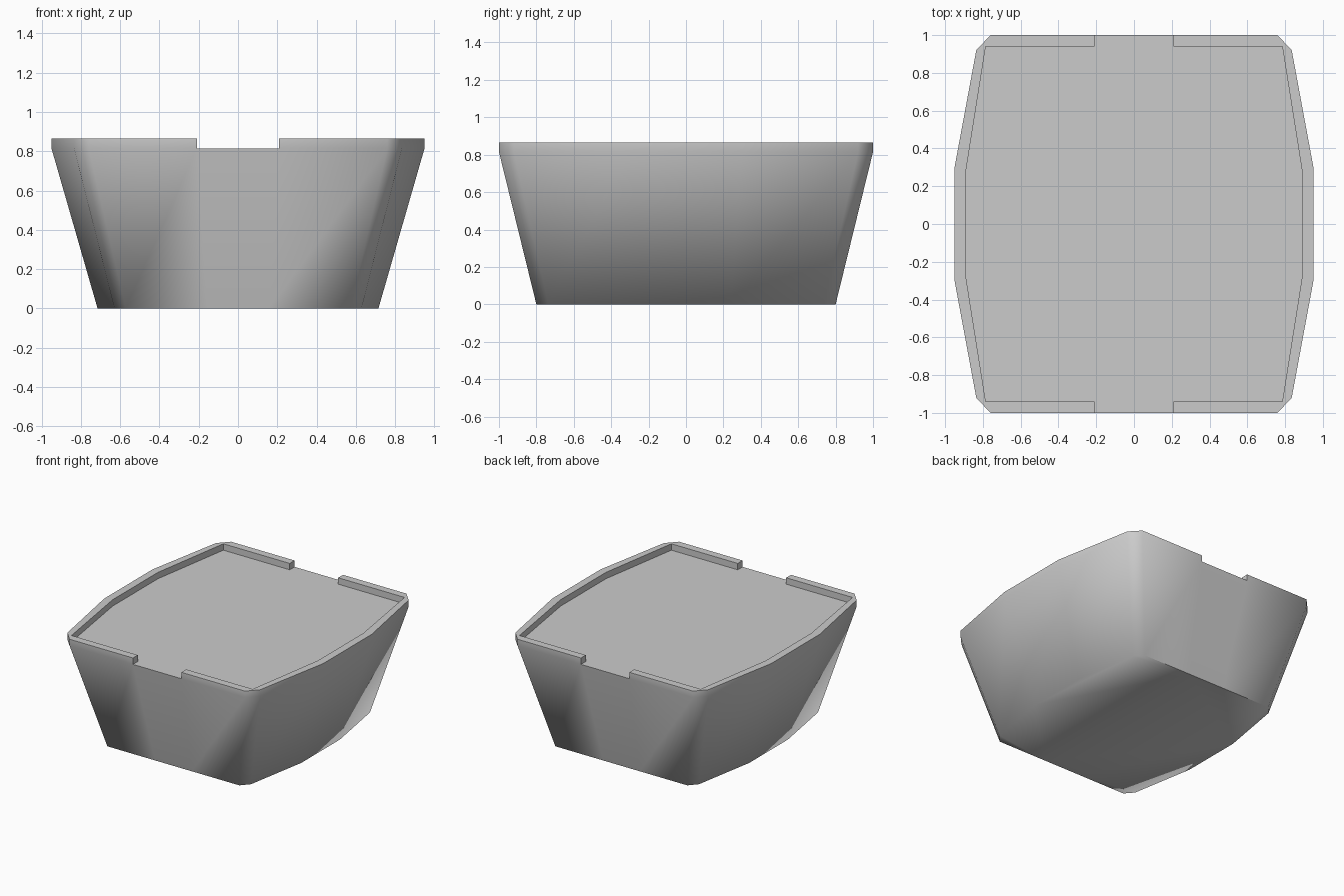
import bpy, bmesh, math

if "Cube" in bpy.data.objects:
    bpy.data.objects.remove(bpy.data.objects["Cube"])

FLOOR, TOP = 0.815, 0.865      # tray floor and rim height
SX, SY = 0.753, 0.80           # taper of the base

# right half of the outline, front notch edge to back notch edge
q_out = [(0.21, -1), (0.76, -1), (0.835, -0.92), (0.95, -0.3)]
q_in = [(0.21, -0.94), (0.785, -0.94), (0.89, -0.28)]


def half(q):
    return q + [(x, -y) for x, y in reversed(q)]


def spin(pts):
    # other half by a half turn, keeps the winding
    return [(-x, -y) for x, y in pts]


bm = bmesh.new()


def ring(pts, z, sx=1, sy=1):
    return [bm.verts.new((x * sx, y * sy, z)) for x, y in pts]


def wall(a, b, closed):
    n = len(a)
    for i in range(n if closed else n - 1):
        j = (i + 1) % n
        bm.faces.new((a[i], a[j], b[j], b[i]))


# tapered body
outline = half(q_out) + spin(half(q_out))
base = ring(outline, 0, SX, SY)
lip = ring(outline, FLOOR)
wall(base, lip, True)
bm.faces.new(base[::-1])

# raised rim on each side, leaving a notch at front and back
floor = []
n = len(lip) // 2
for k, turn in enumerate((lambda p: p, spin)):
    outer = lip[k * n:(k + 1) * n]
    outer_top = ring(turn(half(q_out)), TOP)
    inner = ring(turn(half(q_in)), FLOOR)
    inner_top = ring(turn(half(q_in)), TOP)
    wall(outer, outer_top, False)
    wall(inner[::-1], inner_top[::-1], False)
    bm.faces.new(outer_top + inner_top[::-1])
    bm.faces.new((outer[0], outer_top[0], inner_top[0], inner[0]))
    bm.faces.new((outer[-1], inner[-1], inner_top[-1], outer_top[-1]))
    floor += [outer[0]] + inner + [outer[-1]]

# tray floor running out through the notches
bm.faces.new(floor)
bmesh.ops.recalc_face_normals(bm, faces=bm.faces)

mesh = bpy.data.meshes.new("tapered_tub")
bm.to_mesh(mesh)
bm.free()
tub = bpy.data.objects.new("tapered_tub", mesh)
bpy.context.collection.objects.link(tub)
bpy.context.view_layer.objects.active = tub
tub.select_set(True)
bpy.ops.object.shade_smooth_by_angle(angle=math.radians(75))
